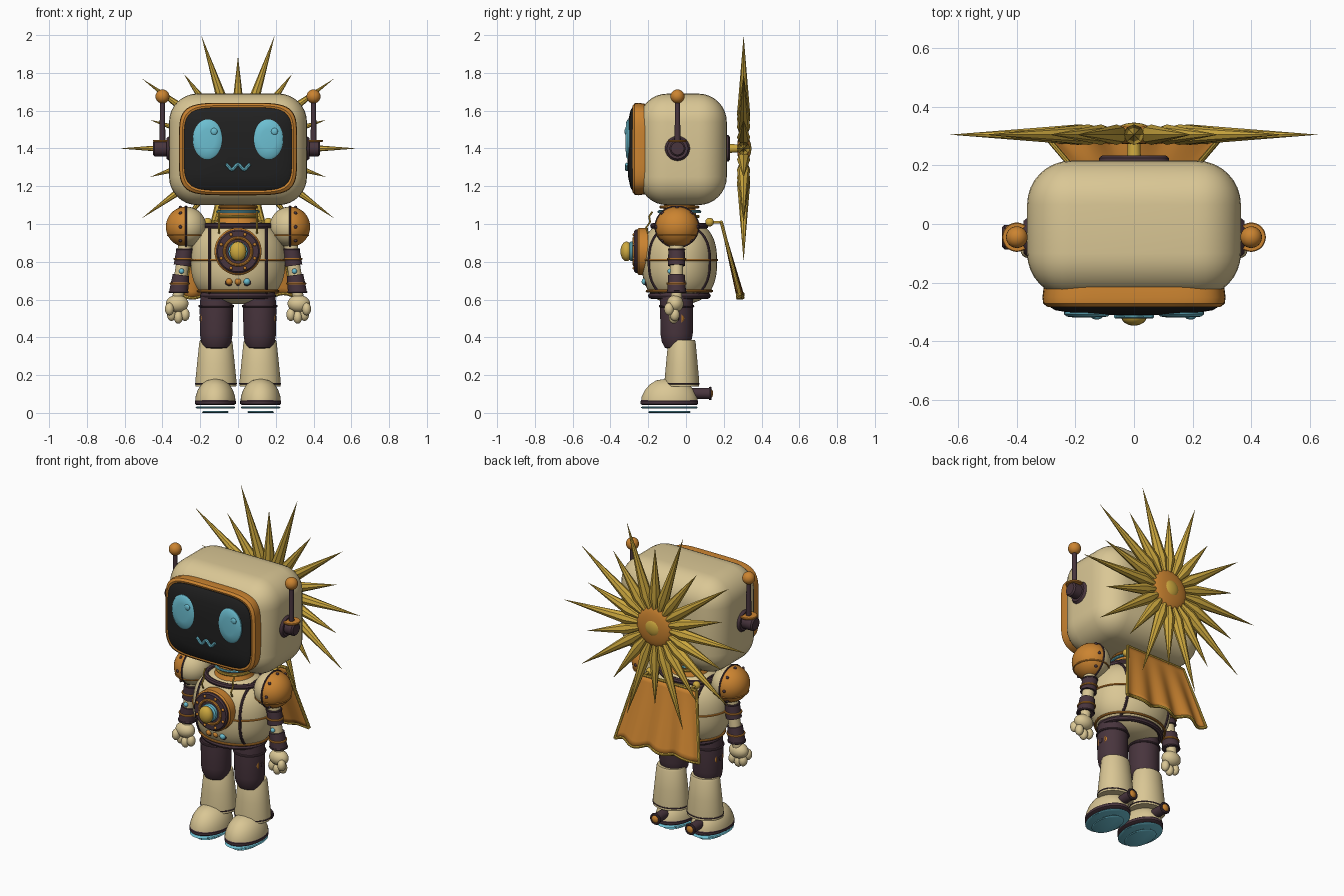
import bpy, bmesh
from math import sin, cos, pi, sqrt, radians
from mathutils import Vector, Matrix

if "Cube" in bpy.data.objects:
    bpy.data.objects.remove(bpy.data.objects["Cube"])
made = []


def material(name, rgb):
    m = bpy.data.materials.new(name)
    m.use_nodes = True
    m.diffuse_color = (*rgb, 1)
    m.node_tree.nodes["Principled BSDF"].inputs["Base Color"].default_value = (*rgb, 1)
    return m


cream = material("cream", (0.70, 0.57, 0.30))
orange = material("orange", (0.60, 0.23, 0.03))
gold = material("gold", (0.62, 0.40, 0.05))
plum = material("dark plum", (0.065, 0.035, 0.047))
black = material("screen black", (0.015, 0.015, 0.015))
cyan = material("cyan", (0.15, 0.52, 0.64))


def finish(name, bm, *mats):
    bmesh.ops.recalc_face_normals(bm, faces=bm.faces)
    me = bpy.data.meshes.new(name)
    bm.to_mesh(me)
    bm.free()
    for m in mats:
        me.materials.append(m)
    ob = bpy.data.objects.new(name, me)
    bpy.context.collection.objects.link(ob)
    made.append(ob)
    return ob


def stack(name, mat, origin, rings, axis="Z", power=2, seg=40):
    """Loft rings (half width, half depth, height) along an axis."""
    bm, rows, o = bmesh.new(), [], Vector(origin)
    for a, b, h in rings:
        row = []
        for i in range(seg):
            c, s = cos(2 * pi * (i + .5) / seg), sin(2 * pi * (i + .5) / seg)
            u = a * abs(c) ** (2 / power) * (1 if c > 0 else -1)
            v = b * abs(s) ** (2 / power) * (1 if s > 0 else -1)
            p = {"Z": (u, v, h), "Y": (u, h, v), "X": (h, u, v)}[axis]
            row.append(bm.verts.new(o + Vector(p)))
        rows.append(row)
    for lo, hi in zip(rows, rows[1:]):
        for i in range(seg):
            j = (i + 1) % seg
            bm.faces.new((lo[i], lo[j], hi[j], hi[i]))
    bm.faces.new(rows[0])
    bm.faces.new(rows[-1])
    return finish(name, bm, mat)


def disc(name, mat, origin, r, h0, h1, axis="Z"):
    e = min(.008, abs(h1 - h0) / 4)
    return stack(name, mat, origin, [(r - e, r - e, h0), (r, r, h0 + e), (r, r, h1 - e), (r - e, r - e, h1)]
                 if h1 > h0 else [(r, r, h0), (r, r, h1 + e), (r - e, r - e, h1)], axis)


def ball(name, mat, loc, radii, seg=24):
    bm = bmesh.new()
    bmesh.ops.create_uvsphere(bm, u_segments=seg, v_segments=seg // 2, radius=1)
    r = radii if isinstance(radii, tuple) else (radii,) * 3
    bmesh.ops.transform(bm, matrix=Matrix.Translation(loc) @ Matrix.Diagonal((*r, 1)), verts=bm.verts)
    return finish(name, bm, mat)


def rod(name, mat, p, q, r0, r1):
    bm, p, q = bmesh.new(), Vector(p), Vector(q)
    turn = (q - p).to_track_quat("Z", "Y").to_matrix().to_4x4()
    bmesh.ops.create_cone(bm, cap_ends=True, segments=24, radius1=r0, radius2=r1, depth=(q - p).length,
                          matrix=Matrix.Translation((p + q) / 2) @ turn)
    return finish(name, bm, mat)


def tube(name, mat, pts, r, closed=False):
    cu = bpy.data.curves.new(name, "CURVE")
    cu.dimensions, cu.bevel_depth, cu.bevel_resolution, cu.use_fill_caps = "3D", r, 2, True
    sp = cu.splines.new("POLY")
    sp.points.add(len(pts) - 1)
    for point, co in zip(sp.points, pts):
        point.co = (*co, 1)
    sp.use_cyclic_u = closed
    tmp = bpy.data.objects.new(name + "_path", cu)
    bm = bmesh.new()
    me = tmp.to_mesh()
    bm.from_mesh(me)
    tmp.to_mesh_clear()
    bpy.data.objects.remove(tmp)
    return finish(name, bm, mat)


def hoop(name, mat, c, a, b, r, axis="Z", n=40):
    pts = []
    for i in range(n):
        u, v = a * cos(2 * pi * i / n), b * sin(2 * pi * i / n)
        pts.append(Vector(c) + Vector({"Z": (u, v, 0), "Y": (u, 0, v), "X": (0, u, v)}[axis]))
    return tube(name, mat, pts, r, True)


# Head, screen and face
bm = bmesh.new()
bmesh.ops.create_cube(bm, size=1, matrix=Matrix.Translation((0, -.017, 1.395)) @ Matrix.Diagonal((.73, .466, .59, 1)))
bmesh.ops.bevel(bm, geom=bm.edges[:], offset=.15, segments=8, profile=.5, affect="EDGES")
finish("head", bm, cream)
face = (0, 0, 1.397)
stack("screen_frame", orange, face, [(.305, .235, -.19), (.313, .245, -.25), (.31, .242, -.272), (.295, .23, -.283),
                                     (.28, .215, -.278)], "Y", 5, 64)
stack("screen", black, face, [(.288, .222, -.25), (.286, .22, -.284), (.27, .205, -.294), (.2, .15, -.306),
                              (.1, .075, -.311)], "Y", 5, 64)
for s, side in ((-1, "right"), (1, "left")):
    stack(side + "_eye", cyan, (s * .16, 0, 1.448), [(.079, .106, -.28), (.079, .106, -.308), (.07, .095, -.316),
                                                     (.04, .055, -.32)], "Y")
    ball(side + "_eye_glint", cyan, (s * .16 + .033, -.318, 1.49), (.018, .008, .018))
tube("mouth", cyan, [(x / 100, -.313, 1.302 + .014 * cos(2 * pi * x / 6.5)) for x in
                     [i * .65 - 6.5 for i in range(21)]], .009)

# Ears and antennae
for s, side in ((-1, "right"), (1, "left")):
    stack(side + "_ear_base", plum, (0, -.045, 1.4), [(.068, .068, s * .32), (.068, .068, s * .362),
                                                      (.055, .055, s * .378)], "X")
    disc(side + "_ear_cap", plum, (s * .40, -.045, 1.4), .042, -.05, .034, "X")
    disc(side + "_antenna_plate", orange, (s * .40, -.045, 1.44), .05, -.006, .006)
    rod(side + "_antenna_rod", plum, (s * .40, -.045, 1.4), (s * .40, -.045, 1.66), .016, .013)
    ball(side + "_antenna_ball", orange, (s * .40, -.045, 1.675), .037)

# Sunburst behind the head
bm = bmesh.new()
for k in range(20):
    length = .63 if k % 2 == 0 else .49
    spin = Matrix.Translation((0, .305, 1.4)) @ Matrix.Rotation(-k * pi / 10, 4, "Y")
    a, b = (bm.verts.new(spin @ Vector((d, 0, 0))) for d in (.04, length))
    mid = [bm.verts.new(spin @ Vector((.19, .035 * cos(i * pi / 4), .035 * sin(i * pi / 4)))) for i in range(8)]
    for i in range(8):
        for tip in (a, b):
            bm.faces.new((mid[i], mid[(i + 1) % 8], tip))
finish("sunburst_spikes", bm, gold)
ball("sunburst_hub", orange, (0, .305, 1.4), (.125, .033, .125), 32)
ball("sunburst_button", gold, (0, .322, 1.4), (.055, .024, .055))
rod("sunburst_stem", gold, (0, .2, 1.4), (0, .3, 1.4), .025, .02)
stack("sunburst_mount", plum, (0, 0, 1.4), [(.12, .07, .19), (.12, .07, .225), (.11, .06, .233)], "Y", 4)

# Neck
stack("neck", orange, (0, -.035, 0), [(.12, .11, 1.0), (.1, .09, 1.04), (.09, .08, 1.12)])
for z, r, m in ((1.065, .108, cyan), (1.04, .1, gold), (1.09, .098, orange)):
    hoop("neck_ring", m, (0, -.035, z), r, r, .008)

# Body: a squarish egg with seams and bands
C = Vector((0, -.035, .80))


def girth(dz):
    return max(0, 1 - abs(dz) ** 2.5) ** .4


levels = [sin(pi * (i / 28 - .5)) for i in range(1, 28)]
stack("torso", cream, C, [(.25 * girth(d), .2 * girth(d), .225 * d) for d in levels], seg=48)
hoop("waist_seam", orange, C + Vector((0, 0, .01)), .25, .2, .006)
for z, r, m in ((.99, .016, plum), (.62, .016, plum), (.645, .007, orange)):
    g = girth((z - .8) / .225)
    hoop("body_band", m, (0, -.035, z), .25 * g + .008, .2 * g + .008, r)
for s in (-1, 1):
    pts = []
    for i in range(40):
        a = 2 * pi * (i + .5) / 40
        dz = .877 * sin(a)
        y = .2 * sqrt(max(0, girth(dz) ** 2 - .36)) * (1 if cos(a) > 0 else -1)
        pts.append(C + Vector((s * .15, y, .225 * dz)))
    tube("side_seam", plum, pts, .008, True)
    tube("chest_wire", gold, [(s * .1, y, z) for y, z in ((-.2, .95), (-.212, .98), (-.19, 1.01), (-.195, 1.04),
                                                        (-.178, 1.065))], .005)

# Chest dial and lights
dial = (0, 0, .855)
disc("dial_base", orange, dial, .125, -.2, -.258, "Y")
disc("dial_plate", plum, dial, .116, -.24, -.274, "Y")
hoop("dial_trim", orange, (0, -.274, .855), .072, .072, .008, "Y")
disc("dial_glow", cyan, dial, .052, -.26, -.3, "Y")
ball("dial_knob", gold, (0, -.315, .855), (.044, .032, .052))
for k in range(8):
    a = (k + .5) * pi / 4
    ball("dial_rivet", orange, (.096 * cos(a), -.274, .855 + .096 * sin(a)), .009, 12)
for x, m in ((-.047, orange), (0, orange), (.047, cyan)):
    ball("chest_light", m, (x, -.217, .695), .018, 16)
    hoop("chest_light_rim", plum, (x, -.212, .695), .019, .019, .004, "Y", 20)

# Arms
for s, side in ((-1, "right"), (1, "left")):
    sh = Vector((s * .275, -.048, .985))
    bm = bmesh.new()
    bmesh.ops.create_uvsphere(bm, u_segments=32, v_segments=24, radius=.107,
                              matrix=Matrix.Translation(sh) @ Matrix.Diagonal((1, 1.06, 1, 1))
                              @ Matrix.Rotation(pi / 2, 4, "Y"))
    for f in bm.faces:
        f.material_index = 1 if abs(f.calc_center_median().x) < .275 else 0
    finish(side + "_shoulder", bm, orange, cream)
    hoop(side + "_shoulder_seam", plum, sh, .114, .108, .005, "X")
    hoop(side + "_shoulder_line", orange, sh - Vector((0, 0, .045)), .098, .104, .004)
    for k in range(8):
        a = k * pi / 4
        ball(side + "_shoulder_rivet", plum, sh + Vector((s * .03, .109 * cos(a), .103 * sin(a))), .009, 12)

    def arm(z):
        return Vector((s * (.275 + .045 * (.92 - z) / .32), -.05, z))

    for part, m, top, low, r0, r1 in (("upper_arm", cream, .92, .85, .04, .036), ("elbow_cuff", plum, .865, .78, .043, .046),
                                      ("elbow", cream, .79, .71, .034, .036), ("wrist_cuff", plum, .73, .64, .044, .05),
                                      ("wrist", cream, .65, .59, .03, .028)):
        rod(side + "_" + part, m, arm(top), arm(low), r0, r1)
    for z, r, m in ((.815, .046, orange), (.685, .048, orange), (.865, .041, plum), (.64, .047, plum)):
        hoop(side + "_arm_ring", m, arm(z), r, r, .006)
    ball(side + "_elbow_light", cyan, arm(.75) + Vector((0, -.034, 0)), .014, 16)
    ball(side + "_palm", cream, (s * .322, -.058, .578), (.06, .045, .046))
    for dx, y, z in ((-.038, -.06, .52), (-.002, -.065, .506), (.034, -.06, .52), (.045, -.09, .55)):
        ball(side + "_finger", cream, (s * (.318 + dx), y, z), (.024, .026, .034), 16)

    # Legs and hovering shoes
    leg = (s * .115, -.05, 0)
    stack(side + "_thigh", plum, leg, [(.03, .03, .335), (.065, .062, .345), (.08, .078, .375), (.087, .086, .42),
                                       (.088, .087, .55), (.085, .087, .6), (.08, .084, .64)])
    hoop(side + "_thigh_band", plum, (s * .115, -.05, .565), .088, .087, .007)
    disc(side + "_hip_disc", orange, (s * .165, -.05, .5), .043, s * .0 - .033, .033, "X")
    disc(side + "_hip_hub", plum, (s * .17, -.05, .5), .02, -.034, .034, "X")
    stack(side + "_boot", cream, (s * .117, -.022, 0), [(.108, .092, .14), (.109, .092, .17), (.1, .084, .26),
                                                       (.088, .073, .375), (.083, .068, .387)])
    hoop(side + "_boot_line", plum, (s * .117, -.022, .155), .108, .091, .004)
    foot = (s * .12, -.088, 0)
    stack(side + "_shoe", cream, foot, [(.107, .15, .06), (.105, .147, .085), (.094, .13, .12), (.075, .105, .15),
                                        (.045, .07, .172), (.01, .02, .18)])
    stack(side + "_sole", plum, foot, [(.1, .145, .042), (.109, .153, .048), (.109, .153, .063), (.105, .149, .068)])
    stack(side + "_hover_plate", cyan, foot, [(.1, .145, .024), (.105, .152, .028), (.1, .145, .033)])
    stack(side + "_hover_ring", cyan, foot, [(.066, .108, 0), (.071, .114, .004), (.066, .108, .009)])
    rod(side + "_thruster", plum, (s * .12, .03, .103), (s * .12, .125, .103), .028, .03)
    hoop(side + "_thruster_rim", plum, (s * .12, .128, .103), .028, .028, .008, "Y", 24)
    ball(side + "_thruster_tip", orange, (s * .12, .126, .103), (.026, .018, .026), 16)

# Cape with gold piping


def cape(u, v):
    fold = .014 * v * cos(3.5 * pi * u)
    return Vector((u * (.205 + .085 * v), .187 + .1 * v + fold, 1.01 - .39 * v + .012 * v * sin(3 * pi * u)))


N = 32
bm = bmesh.new()
grid = [[bm.verts.new(cape(2 * i / N - 1, j / 12)) for i in range(N + 1)] for j in range(13)]
for j in range(12):
    for i in range(N):
        bm.faces.new((grid[j][i], grid[j][i + 1], grid[j + 1][i + 1], grid[j + 1][i]))
cloth = finish("cape", bm, orange)
thick = cloth.modifiers.new("thickness", "SOLIDIFY")
thick.thickness, thick.offset = .01, 0
for v in (0, 1):
    tube("cape_hem", gold, [cape(2 * i / N - 1, v) for i in range(N + 1)], .009)
for u in (-1, 1):
    tube("cape_edge", gold, [cape(u, j / 12) for j in range(13)], .009)
    ball("cape_clasp", gold, (u * .16, .125, 1.01), .023)
    rod("cape_link", gold, (u * .16, .125, 1.01), (u * .16, .187, 1.01), .007, .007)

# Smooth shading with crisp edges
bpy.ops.object.select_all(action="DESELECT")
for ob in made:
    ob.select_set(True)
bpy.context.view_layer.objects.active = made[0]
bpy.ops.object.shade_smooth_by_angle(angle=radians(38))
